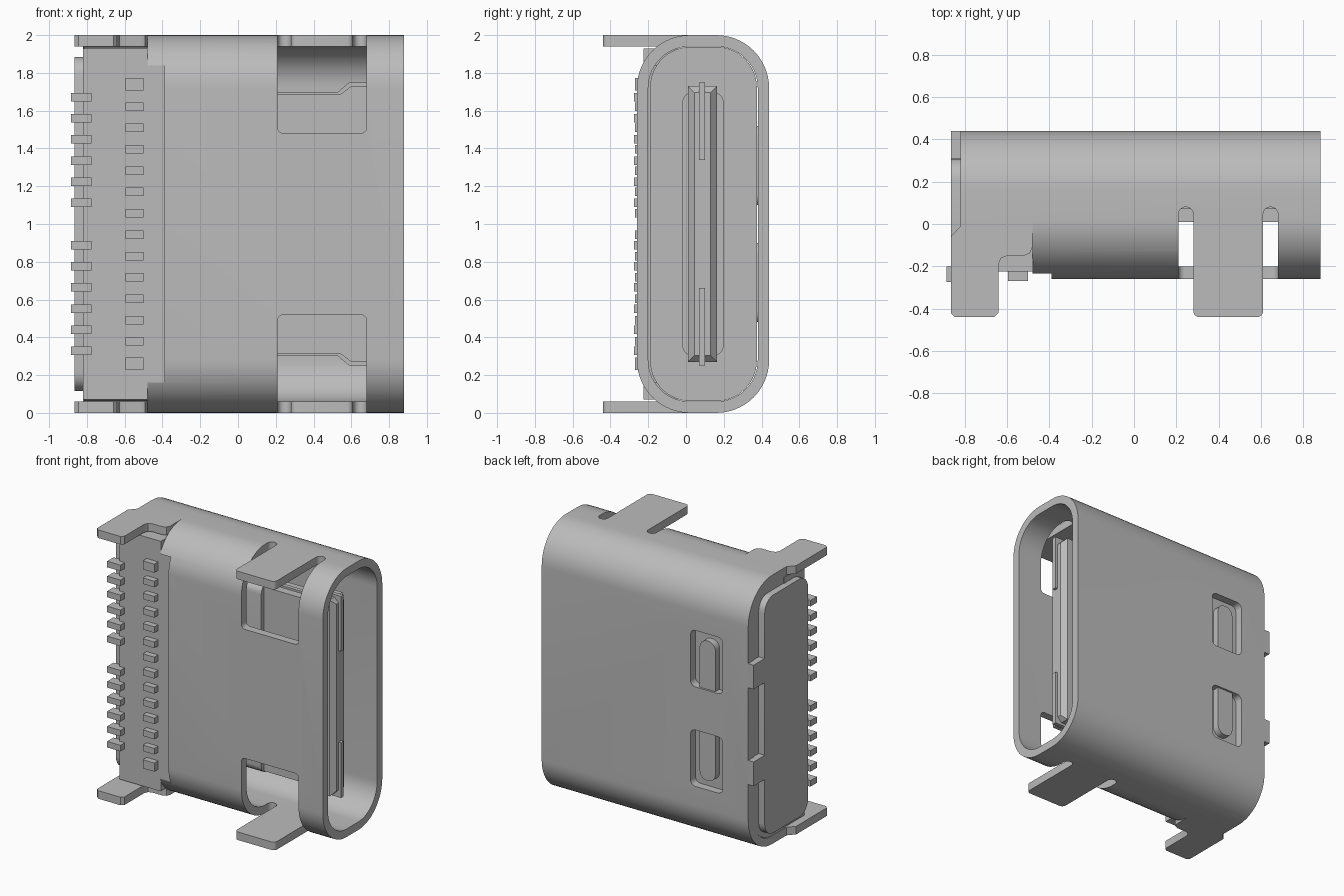
import bpy, bmesh, math

if "Cube" in bpy.data.objects:
    bpy.data.objects.remove(bpy.data.objects["Cube"])

metal = bpy.data.materials.new("plain grey")
metal.use_nodes = True
GREY = (0.5, 0.5, 0.5, 1)
metal.diffuse_color = GREY
metal.node_tree.nodes["Principled BSDF"].inputs["Base Color"].default_value = GREY


def rounded(u0, u1, v0, v1, r, seg=6):
    """Outline of a rectangle with rounded corners."""
    pts = []
    corners = [(u1 - r, v1 - r), (u0 + r, v1 - r), (u0 + r, v0 + r), (u1 - r, v0 + r)]
    for i, (cu, cv) in enumerate(corners):
        for k in range(seg + 1):
            a = math.pi / 2 * (i + k / seg)
            pts.append((cu + r * math.cos(a), cv + r * math.sin(a)))
    return pts


def rect(u0, u1, v0, v1):
    return [(u0, v0), (u1, v0), (u1, v1), (u0, v1)]


def flip(pts):
    """Mirror an (x, z) outline about the middle height."""
    return [(u, 2 - v) for u, v in pts]


def prism(name, pts, axis, lo, hi, chamfer=None):
    """Extrude an outline along x (yz), y (xz) or z (xy)."""
    place = {"x": lambda u, v, d: (d, u, v),
             "y": lambda u, v, d: (u, d, v),
             "z": lambda u, v, d: (u, v, d)}[axis]
    bm = bmesh.new()
    rings = [[bm.verts.new(place(u, v, d)) for u, v in pts] for d in (lo, hi)]
    n = len(pts)
    for ring in rings:
        bm.faces.new(ring)
    for i in range(n):
        j = (i + 1) % n
        bm.faces.new((rings[0][i], rings[0][j], rings[1][j], rings[1][i]))
    bmesh.ops.recalc_face_normals(bm, faces=bm.faces)
    if chamfer:
        limit, width = chamfer
        edges = [e for e in bm.edges if all(v.co.x > limit for v in e.verts)]
        bmesh.ops.bevel(bm, geom=edges, offset=width, segments=1, affect="EDGES")
    mesh = bpy.data.meshes.new(name)
    bm.to_mesh(mesh)
    bm.free()
    mesh.materials.append(metal)
    ob = bpy.data.objects.new(name, mesh)
    bpy.context.collection.objects.link(ob)
    return ob


def activate(ob):
    bpy.ops.object.select_all(action="DESELECT")
    ob.select_set(True)
    bpy.context.view_layer.objects.active = ob


def cut(target, cutter):
    mod = target.modifiers.new("cut", "BOOLEAN")
    mod.operation = "DIFFERENCE"
    mod.solver = "EXACT"
    mod.object = cutter
    activate(target)
    bpy.ops.object.modifier_apply(modifier=mod.name)
    bpy.data.objects.remove(cutter)


def both(name, pts, axis, lo, hi):
    """Upper and lower copies of a part, mirrored about the middle height."""
    if axis == "z":
        return [prism("upper_" + name, pts, axis, lo, hi),
                prism("lower_" + name, pts, axis, 2 - hi, 2 - lo)]
    return [prism("upper_" + name, pts, axis, lo, hi),
            prism("lower_" + name, flip(pts), axis, lo, hi)]


# Rounded sleeve
shell = prism("shell", rounded(-0.26, 0.44, 0, 2, 0.28, 14), "x", -0.82, 0.88)
cut(shell, prism("bore", rounded(-0.2, 0.38, 0.06, 1.94, 0.22, 14), "x", -1, 1))

# Openings: front windows, leg slots, spring slots, open rear underside
cutters = both("window", rounded(0.21, 0.68, 1.48, 2.2, 0.03), "y", -0.6, 0.02)
for x in (0.21, 0.61):
    cutters += both("slot", rounded(x, x + 0.07, -0.6, 0.08, 0.034), "z", 1.9, 2.1)
cutters += both("spring_slot", rounded(-0.61, -0.345, 1.16, 1.58, 0.04), "y", 0.3, 0.6)
cutters.append(prism("rear_gap", rect(-1, -0.48, -0.1, 2.1), "y", -0.6, 0.02))
cutters.append(prism("front_gap", rect(-1, -0.39, 0.16, 1.84), "y", -0.6, -0.1))
for c in cutters:
    cut(shell, c)

# Mounting legs
both("front_leg", rounded(0.28, 0.61, -0.44, 0.1, 0.03), "z", 1.94, 2)
rear_leg = [(-0.865, -0.42), (-0.845, -0.44), (-0.66, -0.44), (-0.64, -0.42),
            (-0.64, -0.19), (-0.628, -0.162), (-0.6, -0.15), (-0.52, -0.15),
            (-0.492, -0.138), (-0.48, -0.11), (-0.48, 0.04), (-0.82, 0.04),
            (-0.82, -0.01), (-0.865, -0.06)]
both("rear_leg", rear_leg, "z", 1.94, 2)

# Spring tongues and folded rear tabs on the back wall
both("spring", rounded(-0.54, -0.41, 1.1, 1.52, 0.06), "y", 0.365, 0.425)
for z in (0.64, 1.36):
    prism("rear_tab", rect(0.31, 0.44, z - 0.09, z + 0.09), "x", -0.865, -0.815)

# Insulating body
prism("body_core", rounded(-0.19, 0.375, 0.062, 1.938, 0.215, 14), "x", -0.815, -0.34)
prism("body_front", rect(-0.82, -0.478, 0.07, 1.93), "y", -0.225, 0.02)
prism("body_step", rect(-0.5, -0.38, 0.16, 1.84), "y", -0.225, 0)
prism("rear_panel", rounded(-0.2, 0.31, 0.115, 1.885, 0.1), "x", -0.865, -0.8)

# Contact tongue with stepped sides and a thicker root
prism("tongue_root", rounded(-0.02, 0.2, 0.3, 1.7, 0.06), "x", -0.35, 0.205)
side = [(0.1, 1.685), (0.54, 1.685), (0.6, 1.73), (0.78, 1.73)]
prism("tongue", side + flip(side)[::-1], "y", 0.01, 0.165, chamfer=(0.77, 0.035))
plate = [(0.1, 1.34), (0.8, 1.34), (0.8, 1.75), (0.59, 1.75), (0.53, 1.7), (0.1, 1.7)]
both("tongue_plate", plate, "y", 0.07, 0.1)


# Two rows of solder pins
def pin(name, x0, x1, z, y0, h=0.0225):
    prism(name, rect(x0, x1, z - h, z + h), "y", y0, -0.2)


for s in (-1, 1):
    for k in range(6):
        pin("outer_pin", -0.885, -0.775, 1 + s * (0.113 + 0.1115 * k), -0.275)
        pin("inner_pin", -0.595, -0.5, 1 + s * (0.057 + 0.113 * k), -0.27)
    pin("inner_pin", -0.595, -0.5, 1 + s * 0.74, -0.27, 0.032)

# Smooth curves, keep sharp edges
for ob in list(bpy.context.scene.objects):
    if ob.type == "MESH":
        activate(ob)
        bpy.ops.object.shade_smooth_by_angle(angle=math.radians(30))
